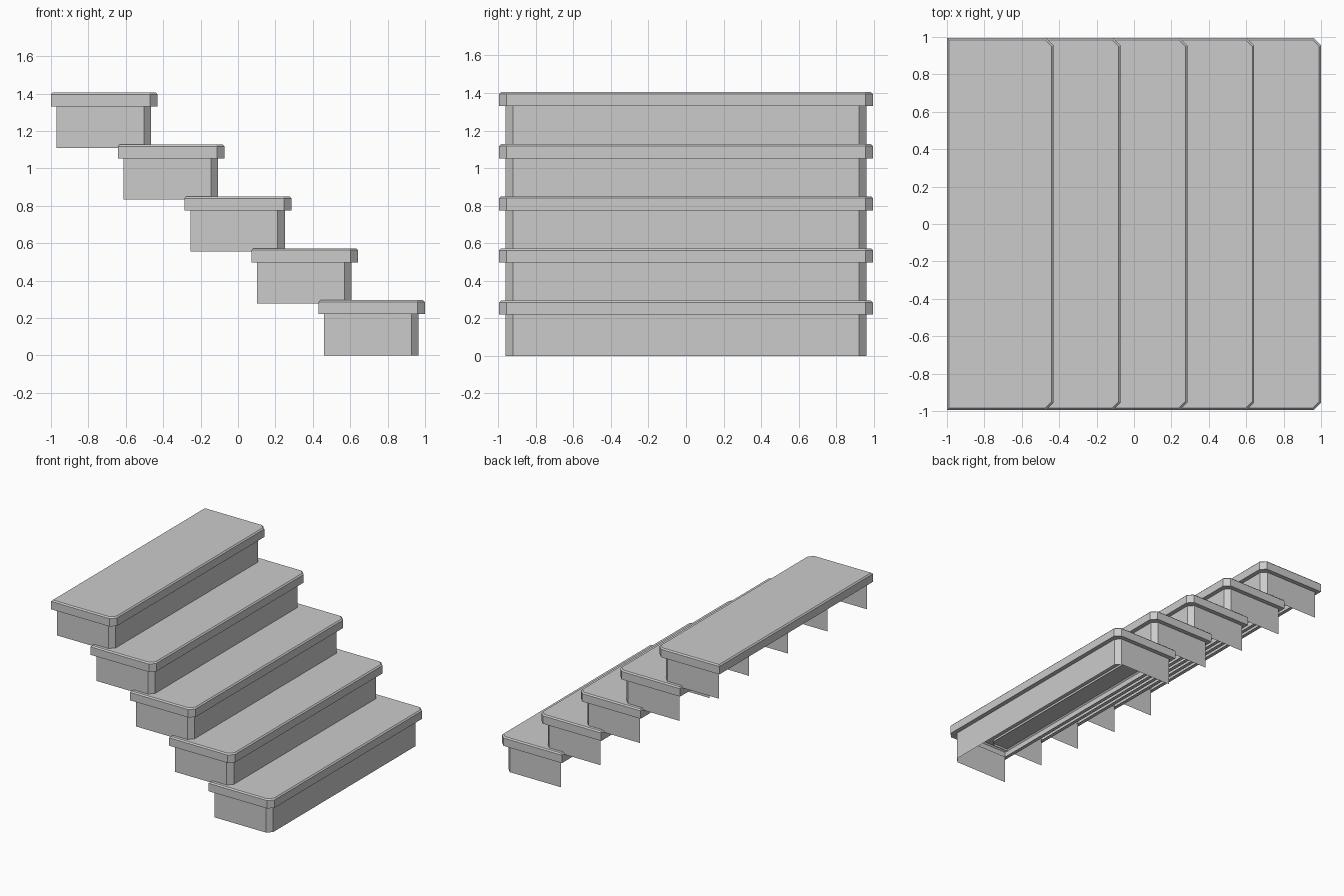
import bpy
import bmesh

cube = bpy.data.objects.get("Cube")
if cube:
    bpy.data.objects.remove(cube, do_unlink=True)

STEPS = 5
RUN, RISE = 0.3575, 0.2775

grey = bpy.data.materials.new("stair grey")
grey.use_nodes = True
COLOUR = (0.6, 0.6, 0.6, 1)
grey.diffuse_color = COLOUR
grey.node_tree.nodes["Principled BSDF"].inputs["Base Color"].default_value = COLOUR


def outline(back, front, half, cut, z):
    """Rectangle with its two front corners cut off, counter-clockwise from above."""
    side = [(back, -half, z), (front - cut, -half, z), (front, cut - half, z)]
    return side + [(x, -y, z) for x, y, z in reversed(side)]


def shell(name, outlines, offset, open_back=False, cap=False):
    """Join stacked outlines into a thin shell."""
    bm = bmesh.new()
    rings = [[bm.verts.new(p) for p in ring] for ring in outlines]
    for low, high in zip(rings, rings[1:]):
        count = len(low)
        for i in range(count - 1 if open_back else count):
            j = (i + 1) % count
            bm.faces.new((low[i], low[j], high[j], high[i]))
    if cap:
        bm.faces.new(rings[-1])
    mesh = bpy.data.meshes.new(name)
    bm.to_mesh(mesh)
    bm.free()
    mesh.materials.append(grey)
    obj = bpy.data.objects.new(name, mesh)
    obj.location = offset
    bpy.context.collection.objects.link(obj)


for n in range(STEPS):
    offset = (-RUN * n, 0, RISE * n)
    # Riser: front and side panels, open at the back and below
    shell(f"riser_{n + 1}",
          [outline(0.46, 0.965, 0.96, 0.038, z) for z in (0, 0.22)],
          offset, open_back=True)
    # Tread: hollow slab with an underside lip and a bevelled top edge
    shell(f"tread_{n + 1}",
          [outline(0.46, 0.965, 0.96, 0.038, 0.22),
           outline(0.43, 1.0, 0.995, 0.04, 0.22),
           outline(0.43, 1.0, 0.995, 0.04, 0.285),
           outline(0.44, 0.99, 0.985, 0.036, 0.295)],
          offset, cap=True)
